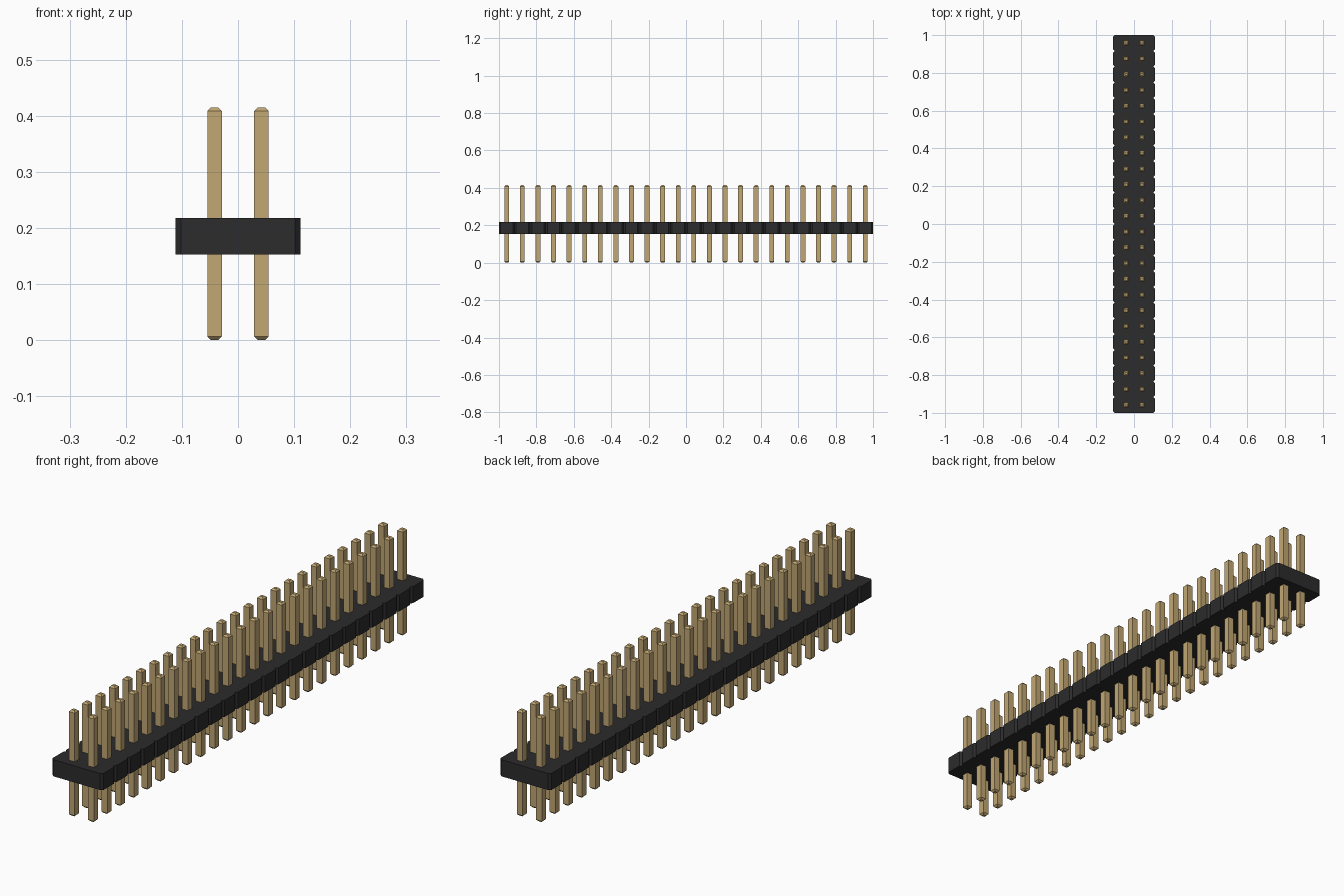
import bpy, bmesh

cube = bpy.data.objects.get("Cube")
if cube:
    bpy.data.objects.remove(cube, do_unlink=True)

ROWS = 24
PITCH = 2.0 / ROWS
HALF_W, NOTCH = 0.111, 0.009
BODY_Z0, BODY_Z1 = 0.153, 0.218
PIN_HALF, PIN_TOP, TIP = 0.0128, 0.415, 0.0065


def material(name, rgb):
    m = bpy.data.materials.new(name)
    m.use_nodes = True
    m.diffuse_color = (*rgb, 1)
    m.node_tree.nodes["Principled BSDF"].inputs["Base Color"].default_value = (*rgb, 1)
    return m


def add_object(name, bm, mat):
    bmesh.ops.recalc_face_normals(bm, faces=bm.faces)
    me = bpy.data.meshes.new(name)
    bm.to_mesh(me)
    bm.free()
    me.materials.append(mat)
    ob = bpy.data.objects.new(name, me)
    bpy.context.collection.objects.link(ob)
    return ob


black = material("black plastic", (0.025, 0.025, 0.025))
gold = material("brushed gold", (0.54, 0.39, 0.175))

# Housing: notched outline, one chamfered segment per row, extruded upward
side = []
for i in range(ROWS):
    y0, y1 = -1 + i * PITCH, -1 + (i + 1) * PITCH
    side += [(HALF_W - NOTCH, y0), (HALF_W, y0 + NOTCH), (HALF_W, y1 - NOTCH)]
side.append((HALF_W - NOTCH, 1.0))
outline = side + [(-x, y) for x, y in reversed(side)]
bm = bmesh.new()
base = bm.faces.new([bm.verts.new((x, y, BODY_Z0)) for x, y in outline])
top = bmesh.ops.extrude_face_region(bm, geom=[base], use_keep_orig=True)["geom"]
bmesh.ops.translate(bm, vec=(0, 0, BODY_Z1 - BODY_Z0),
                    verts=[g for g in top if isinstance(g, bmesh.types.BMVert)])
add_object("housing", bm, black)


# Pins: square posts with tapered tips at both ends
def add_pin(bm, cx, cy):
    rings = []
    for z, h in ((0, PIN_HALF - TIP), (TIP, PIN_HALF),
                 (PIN_TOP - TIP, PIN_HALF), (PIN_TOP, PIN_HALF - TIP)):
        rings.append([bm.verts.new((cx + sx * h, cy + sy * h, z))
                      for sx, sy in ((-1, -1), (1, -1), (1, 1), (-1, 1))])
    bm.faces.new(rings[0][::-1])
    bm.faces.new(rings[-1])
    for a, b in zip(rings, rings[1:]):
        for k in range(4):
            n = (k + 1) % 4
            bm.faces.new((a[k], a[n], b[n], b[k]))


for name, sx in (("left_pins", 1), ("right_pins", -1)):
    bm = bmesh.new()
    for i in range(ROWS):
        add_pin(bm, sx * PITCH / 2, -1 + (i + 0.5) * PITCH)
    add_object(name, bm, gold)
